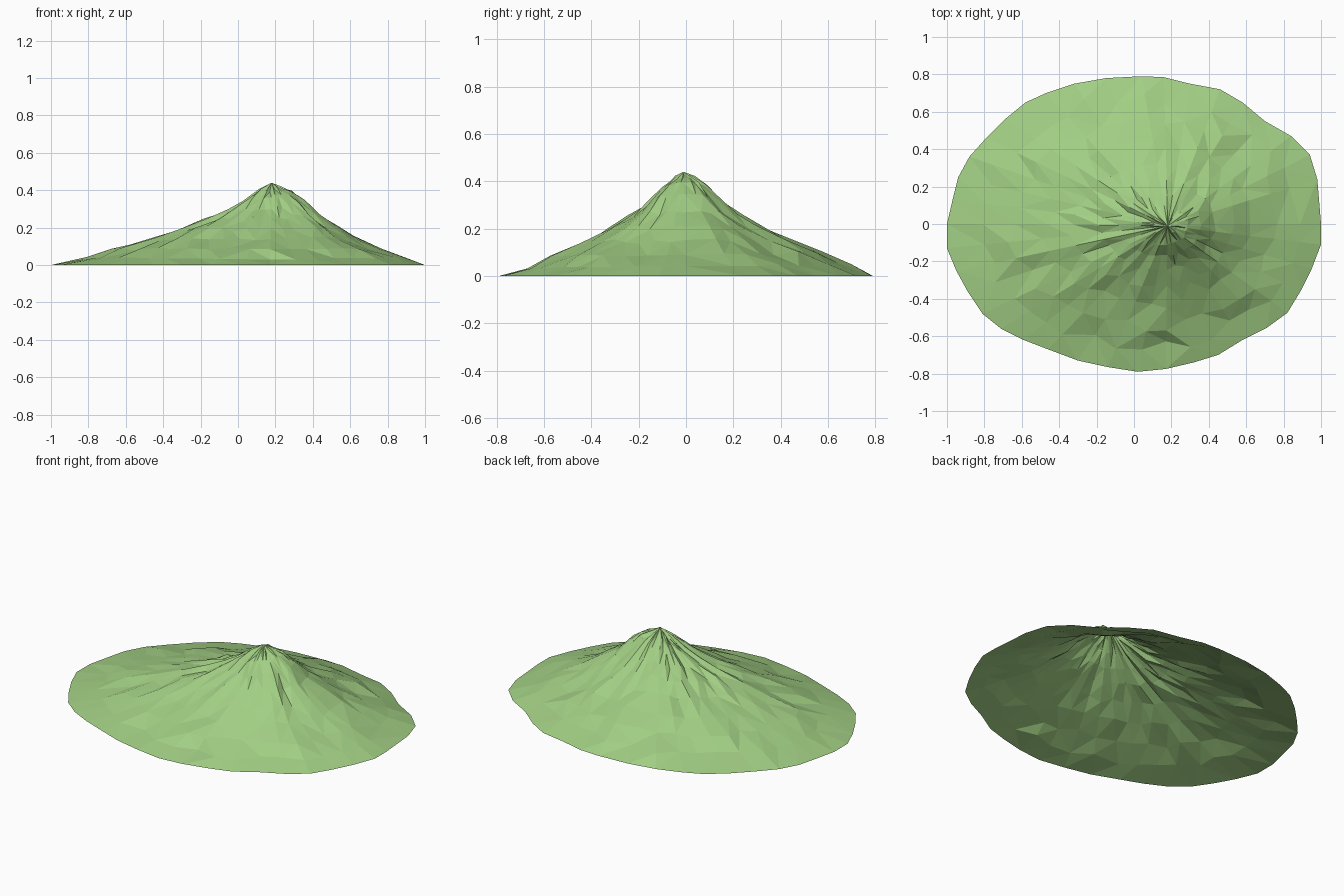
import bpy, bmesh, math, random

if "Cube" in bpy.data.objects:
    bpy.data.objects.remove(bpy.data.objects["Cube"])

random.seed(7)

# Base outline, counter-clockwise from the right
OUTLINE = [(1, 0), (.98, .24), (.94, .37), (.84, .47), (.70, .55), (.58, .65), (.46, .72),
           (.30, .75), (.16, .785), (.04, .79), (-.15, .78), (-.32, .75), (-.47, .70),
           (-.58, .65), (-.69, .56), (-.79, .46), (-.88, .36), (-.94, .25), (-.97, .13),
           (-1, 0), (-1, -.13), (-.95, -.25), (-.89, -.36), (-.81, -.48), (-.71, -.56),
           (-.59, -.62), (-.46, -.67), (-.30, -.73), (-.14, -.765), (.02, -.79),
           (.17, -.775), (.32, -.74), (.45, -.70), (.58, -.62), (.71, -.555),
           (.82, -.475), (.89, -.36), (.95, -.24), (1, -.11)]
PEAK = (.18, -.01, .44)

# Slope heights on each ring, for the right, back, left and front flanks
RINGS = [.06, .13, .21, .30, .42, .55, .70, .85, 1]
SLOPES = [[.43, .408, .362, .285, .212, .155, .097, .045, 0],
          [.42, .38, .318, .27, .218, .165, .11, .055, 0],
          [.405, .35, .298, .253, .20, .15, .097, .045, 0],
          [.415, .375, .31, .258, .205, .152, .092, .035, 0]]


def slope_height(angle, ring):
    q = (angle / (math.pi / 2)) % 4
    i = int(q)
    f = q - i
    return SLOPES[i % 4][ring] * (1 - f) + SLOPES[(i + 1) % 4][ring] * f


# Mountain shell: rings of the outline shrinking towards the peak, open below
bm = bmesh.new()
summit = bm.verts.new(PEAK)
gully = [random.uniform(0, .018) for _ in OUTLINE]
rings = []
for r, t in enumerate(RINGS):
    ring = []
    for k, (ox, oy) in enumerate(OUTLINE):
        dx, dy = ox - PEAK[0], oy - PEAK[1]
        inner = t < 1
        s = t * (1 + random.uniform(-.05, .05)) if inner else 1
        z = slope_height(math.atan2(dy, dx), r)
        if inner:
            z -= (gully[k] + random.uniform(-.004, .012)) * min(1, 2.2 * (1 - t))
        ring.append(bm.verts.new((PEAK[0] + dx * s, PEAK[1] + dy * s, z)))
    rings.append(ring)

n = len(OUTLINE)
for k in range(n):
    j = (k + 1) % n
    bm.faces.new((summit, rings[0][k], rings[0][j]))
    for a, b in zip(rings, rings[1:]):
        bm.faces.new((a[k], b[k], b[j], a[j]))
bmesh.ops.triangulate(bm, faces=bm.faces[:])

mesh = bpy.data.meshes.new("mountain")
bm.to_mesh(mesh)
bm.free()
mountain = bpy.data.objects.new("mountain", mesh)
bpy.context.collection.objects.link(mountain)

# Grass green
green = bpy.data.materials.new("grass_green")
green.diffuse_color = (.36, .62, .23, 1)
green.use_nodes = True
green.node_tree.nodes["Principled BSDF"].inputs["Base Color"].default_value = green.diffuse_color
mesh.materials.append(green)
